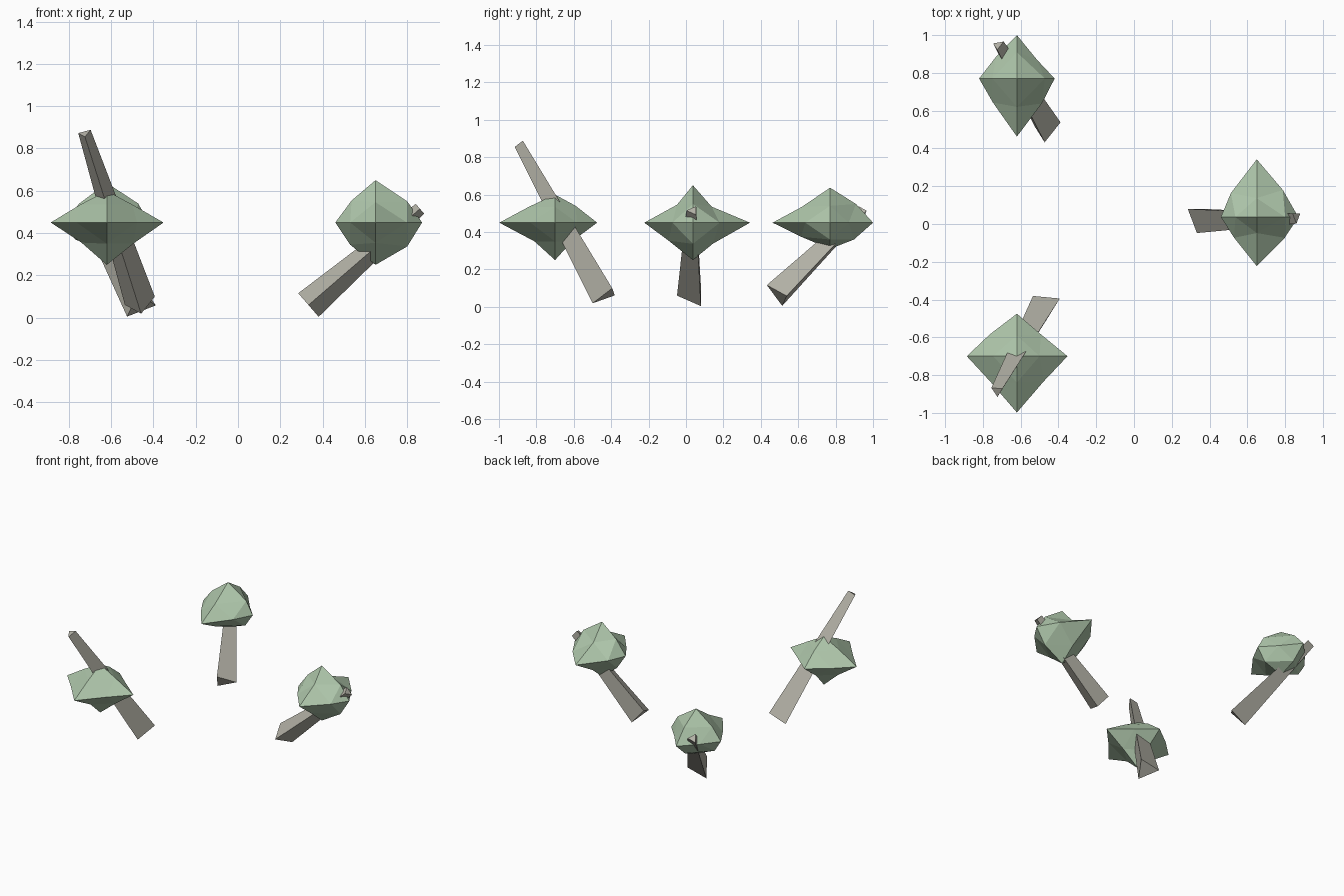
import bpy
import bmesh
from itertools import product
from math import sqrt
from mathutils import Vector, Matrix
from math import pi

if "Cube" in bpy.data.objects:
    bpy.data.objects.remove(bpy.data.objects["Cube"])


def material(name, rgb):
    m = bpy.data.materials.new(name)
    m.diffuse_color = (*rgb, 1)
    m.use_nodes = True
    m.node_tree.nodes["Principled BSDF"].inputs["Base Color"].default_value = m.diffuse_color
    return m


def finish(bm, name, mat):
    bmesh.ops.recalc_face_normals(bm, faces=bm.faces)
    me = bpy.data.meshes.new(name)
    bm.to_mesh(me)
    bm.free()
    me.materials.append(mat)
    ob = bpy.data.objects.new(name, me)
    bpy.context.collection.objects.link(ob)
    return ob


# Leaning three-sided tapered trunk; spoke points at one base corner
def trunk(name, base, top, spoke, mat, r1=0.085, r2=0.035):
    base, top = Vector(base), Vector(top)
    axis = (top - base).normalized()
    s = Vector(spoke)
    s = (s - axis * s.dot(axis)).normalized()
    bm = bmesh.new()
    rings = []
    for c, r in ((base, r1), (top, r2)):
        rings.append([bm.verts.new(c + Matrix.Rotation(i * 2 * pi / 3, 3, axis) @ s * r)
                      for i in range(3)])
    a, b = rings
    bm.faces.new(a)
    bm.faces.new(b)
    for i in range(3):
        j = (i + 1) % 3
        bm.faces.new((a[i], a[j], b[j], b[i]))
    return finish(bm, name, mat)


# Spiky crown: octahedron with each edge split, tips and edge points uneven.
# tips: -x, +x, -y, +y, -z, +z   planes: edge points in order --, -+, +-, ++
def foliage(name, centre, tips, planes, mat):
    bm = bmesh.new()
    c = Vector(centre)
    verts = {}
    for ax in range(3):
        for k, sg in enumerate((-1, 1)):
            v = Vector((0, 0, 0))
            v[ax] = sg * tips[2 * ax + k]
            verts[(ax, sg)] = bm.verts.new(c + v)
    for (a, b), pts in planes.items():
        for (sa, sb), (pa, pb) in zip(product((-1, 1), repeat=2), pts):
            v = Vector((0, 0, 0))
            v[a], v[b] = sa * pa, sb * pb
            verts[(a, sa, b, sb)] = bm.verts.new(c + v)
    for x, y, z in product((-1, 1), repeat=3):
        X, Y, Z = verts[(0, x)], verts[(1, y)], verts[(2, z)]
        xy, xz, yz = verts[(0, x, 1, y)], verts[(0, x, 2, z)], verts[(1, y, 2, z)]
        for f in ((X, xy, xz), (Y, yz, xy), (Z, xz, yz), (xy, yz, xz)):
            bm.faces.new(f if x * y * z > 0 else f[::-1])
    return finish(bm, name, mat)


bark = material("bark", (0.46, 0.45, 0.39))
leaf = material("leaf", (0.42, 0.56, 0.40))
XY, XZ, YZ = (0, 1), (0, 2), (1, 2)

# Right tree
trunk("right_trunk", (0.333, 0.037, 0.06), (0.86, 0.037, 0.515), (0, -1, 0), bark)
foliage("right_foliage", (0.65, 0.037, 0.45), (0.19, 0.22, 0.26, 0.305, 0.20, 0.20), {
    XY: ((0.12, 0.11), (0.137, 0.127), (0.148, 0.11), (0.138, 0.143)),
    XZ: ((0.12, 0.105), (0.113, 0.104), (0.15, 0.113), (0.15, 0.10)),
    YZ: ((0.13, 0.096), (0.085, 0.096), (0.107, 0.112), (0.10, 0.086))}, leaf)

# Back left tree
trunk("back_trunk", (-0.462, 0.495, 0.06), (-0.72, 0.948, 0.515), (0.072, 0.045, 0), bark)
foliage("back_foliage", (-0.62, 0.77, 0.45), (0.20, 0.20, 0.307, 0.23, 0.14, 0.187), {
    XY: ((0.127, 0.127), (0.11, 0.116), (0.132, 0.132), (0.106, 0.10)),
    XZ: ((0.15, 0.08), (0.13, 0.09), (0.14, 0.09), (0.148, 0.09)),
    YZ: ((0.155, 0.075), (0.15, 0.085), (0.128, 0.09), (0.139, 0.10))}, leaf)

# Front left tree
trunk("front_trunk", (-0.462, -0.425, 0.06), (-0.725, -0.885, 0.872), (-0.073, 0.045, 0.0), bark)
foliage("front_foliage", (-0.62, -0.70, 0.45), (0.265, 0.268, 0.298, 0.225, 0.20, 0.15), {
    XY: ((0.143, 0.132), (0.143, 0.116), (0.143, 0.132), (0.127, 0.116)),
    XZ: ((0.12, 0.095), (0.125, 0.085), (0.125, 0.10), (0.12, 0.085)),
    YZ: ((0.11, 0.10), (0.14, 0.085), (0.09, 0.10), (0.11, 0.09))}, leaf)
